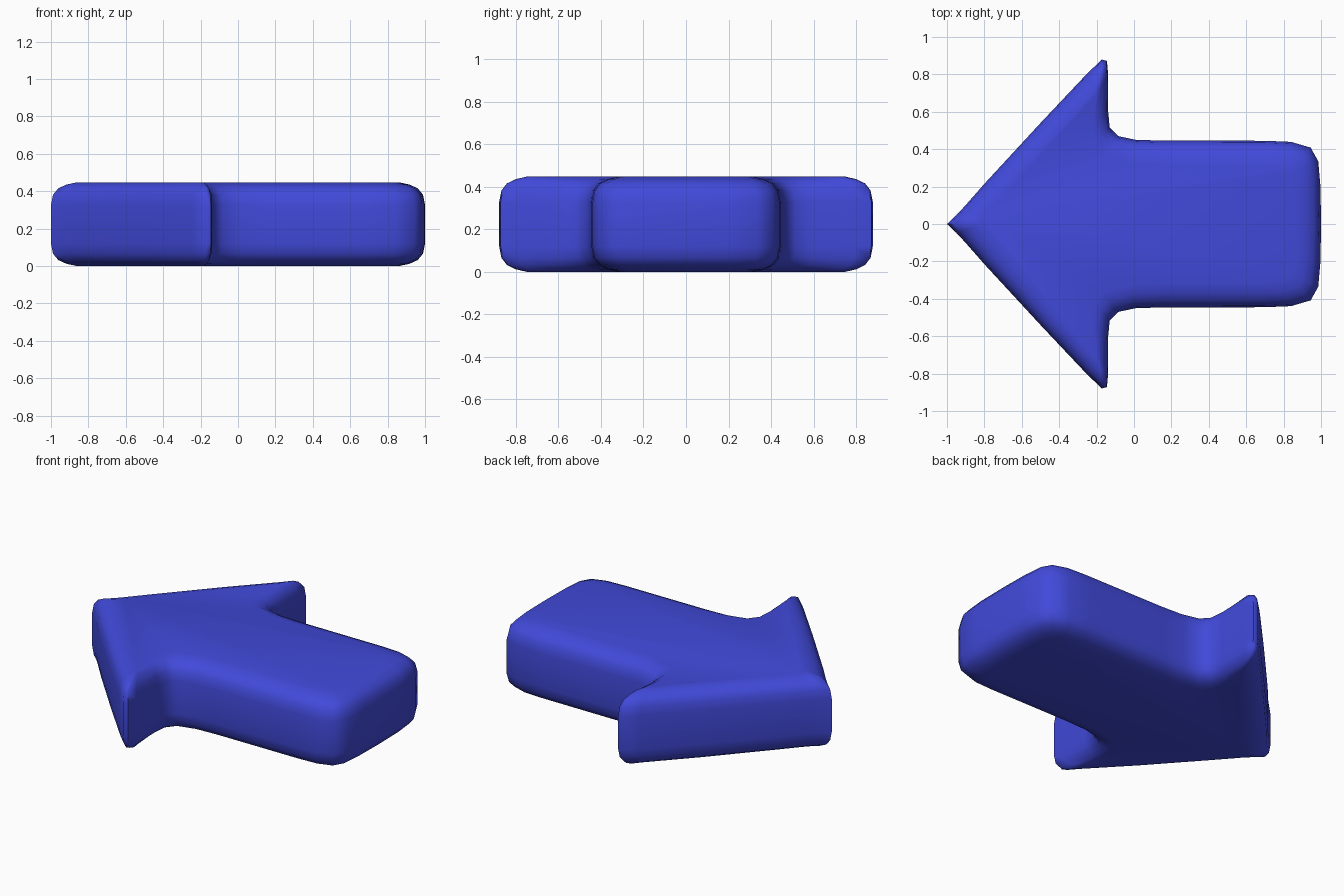
import bpy, bmesh, math

if "Cube" in bpy.data.objects:
    bpy.data.objects.remove(bpy.data.objects["Cube"])

HEIGHT = 0.448

# Upper half of the outline: x, y, and the inward shift of the rounded rim
half = [
    (-0.95, 0.047, 0.11, -0.035),
    (-0.90, 0.101, 0.09, -0.06),
    (-0.80, 0.215, 0.08, -0.07),
    (-0.50, 0.540, 0.07, -0.06),
    (-0.25, 0.805, 0.04, -0.09),
    (-0.172, 0.879, -0.02, -0.13),
    (-0.145, 0.872, -0.04, -0.14),
    (-0.138, 0.80, -0.06, -0.11),
    (-0.138, 0.60, -0.08, -0.05),
    (-0.130, 0.515, -0.08, -0.08),
    (-0.085, 0.470, -0.08, -0.10),
    (0.01, 0.450, -0.03, -0.12),
    (0.15, 0.446, 0.0, -0.13),
    (0.70, 0.445, -0.02, -0.13),
    (0.84, 0.439, -0.06, -0.13),
    (0.945, 0.408, -0.12, -0.12),
    (0.985, 0.335, -0.14, -0.07),
    (0.997, 0.20, -0.14, -0.02),
    (1.0, 0.0, -0.14, 0.0),
]
lower = [(x, -y, dx, -dy) for x, y, dx, dy in reversed(half[:-1])]
outline = [(-1.0, 0.0, 0.14, 0.0)] + half + lower

# Rim section: fraction of inward shift, height from the nearest flat face
rim = [(1.0, 0.002), (0.6, 0.012), (0.28, 0.032), (0.08, 0.066), (0.0, 0.12)]
levels = rim + [(s, HEIGHT - z) for s, z in reversed(rim)]

# Stack the rings, skin them and cap both ends
bm = bmesh.new()
rings = [[bm.verts.new((x + dx * s, y + dy * s, z)) for x, y, dx, dy in outline]
         for s, z in levels]
n = len(outline)
for a, b in zip(rings, rings[1:]):
    for i in range(n):
        j = (i + 1) % n
        bm.faces.new((a[i], a[j], b[j], b[i]))
bm.faces.new(rings[0])
bm.faces.new(rings[-1])
# Rest exactly on the ground
for v in rings[0]:
    v.co.z = 0.0
for v in rings[-1]:
    v.co.z = HEIGHT
bmesh.ops.recalc_face_normals(bm, faces=bm.faces[:])

mesh = bpy.data.meshes.new("arrow")
bm.to_mesh(mesh)
bm.free()
arrow = bpy.data.objects.new("arrow", mesh)
bpy.context.collection.objects.link(arrow)

blue = bpy.data.materials.new("bright blue")
blue.diffuse_color = (0.053, 0.068, 0.70, 1.0)
blue.use_nodes = True
blue.node_tree.nodes["Principled BSDF"].inputs["Base Color"].default_value = blue.diffuse_color
mesh.materials.append(blue)

# Smooth shading, with the vertical tip edge kept sharp
bpy.context.view_layer.objects.active = arrow
arrow.select_set(True)
bpy.ops.object.shade_smooth_by_angle(angle=math.radians(65))
